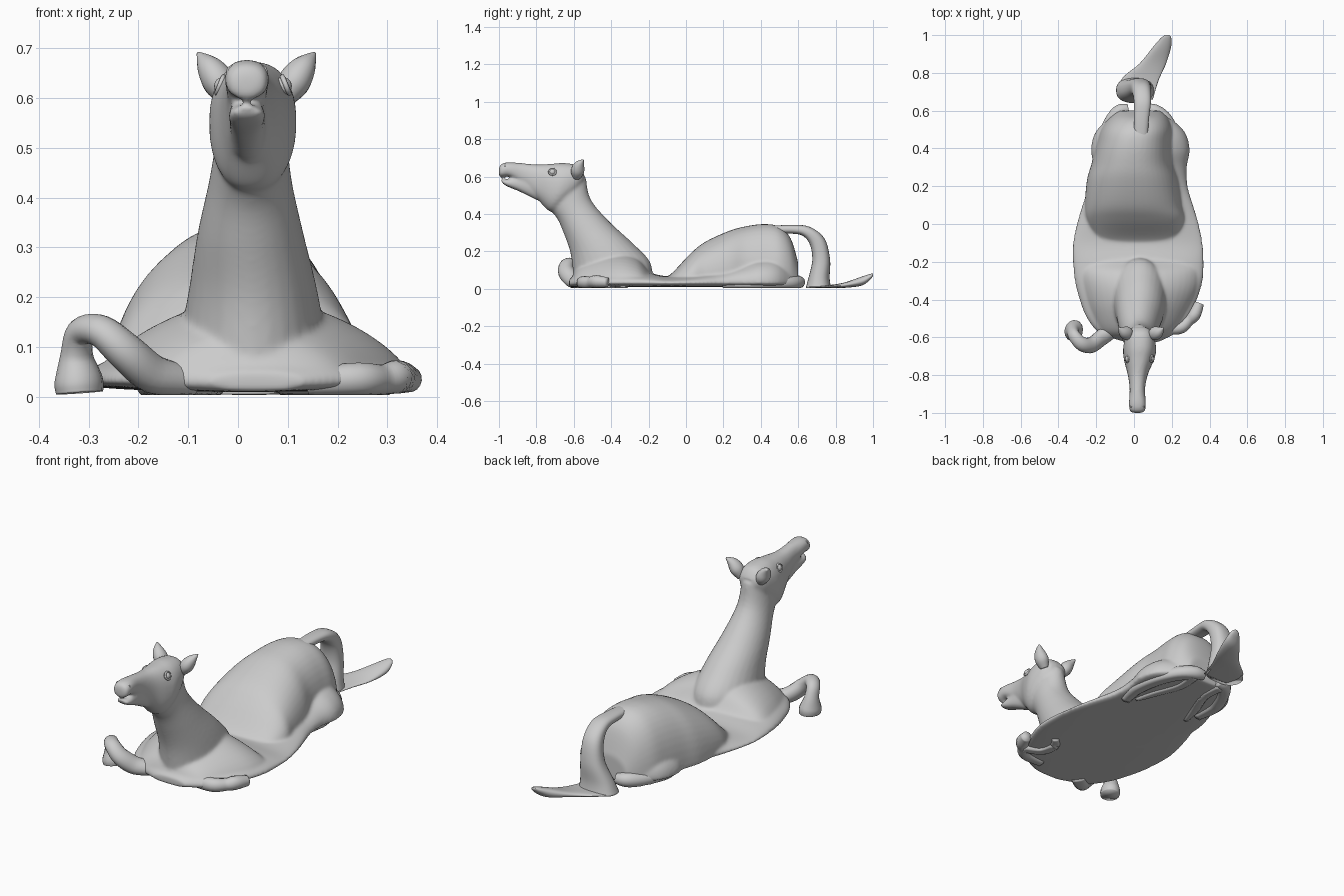
import bpy, bmesh, math
from mathutils import Vector


def spline(keys, steps):
    """Catmull-Rom interpolation of equal-length tuples."""
    out = []
    for i in range(len(keys) - 1):
        p0, p1 = keys[max(i - 1, 0)], keys[i]
        p2, p3 = keys[i + 1], keys[min(i + 2, len(keys) - 1)]
        for s in range(steps):
            t = s / steps
            out.append([0.5 * (2 * b + (c - a) * t + (2 * a - 5 * b + 4 * c - d) * t * t
                               + (3 * b - a - 3 * c + d) * t ** 3)
                        for a, b, c, d in zip(p0, p1, p2, p3)])
    out.append(list(keys[-1]))
    return out


def skin(name, rings):
    bm = bmesh.new()
    vr = [[bm.verts.new(p) for p in r] for r in rings]
    n = len(vr[0])
    for a, b in zip(vr, vr[1:]):
        for i in range(n):
            bm.faces.new((a[i], a[(i + 1) % n], b[(i + 1) % n], b[i]))
    bm.faces.new(vr[0])
    bm.faces.new(vr[-1])
    bmesh.ops.recalc_face_normals(bm, faces=bm.faces)
    me = bpy.data.meshes.new(name)
    bm.to_mesh(me)
    bm.free()
    me.shade_smooth()
    ob = bpy.data.objects.new(name, me)
    bpy.context.collection.objects.link(ob)
    return ob


def power(v, n):
    return math.copysign(abs(v) ** (2 / n), v)


def loft(name, keys, n=2.2, steps=5, count=28):
    """Sections (x, top y, top z, bottom y, bottom z, half width)."""
    rings = []
    for x, y1, z1, y2, z2, w in spline(keys, steps):
        ring = []
        for i in range(count):
            t = math.tau * i / count
            c, s = power(math.cos(t), n), power(math.sin(t), n)
            ring.append((x + max(w, .004) * c, (y1 + y2) / 2 + s * (y1 - y2) / 2,
                         (z1 + z2) / 2 + s * (z1 - z2) / 2))
        rings.append(ring)
    return skin(name, rings)


def dome(name, keys, n=2.0, count=48):
    """Flat-bottomed mound, sections (y, left x, right x, height)."""
    rings = []
    for y, xl, xr, h in spline(keys, 5):
        ring = []
        for i in range(count):
            t = math.tau * i / count
            c, s = power(math.cos(t), n), power(math.sin(t), n)
            z = .03 + s * ((h - .03) if s > 0 else .02)
            ring.append(((xl + xr) / 2 + c * (xr - xl) / 2, y, z))
        rings.append(ring)
    return skin(name, rings)


def tube(name, keys, flat=1.0, count=16, up=(0.3, 1, 0.15)):
    """Limb along a path of (x, y, z, radius), kept above the ground."""
    pts = spline(keys, 5)
    rings = []
    for i, p in enumerate(pts):
        tan = (Vector(pts[min(i + 1, len(pts) - 1)][:3]) - Vector(pts[max(i - 1, 0)][:3])).normalized()
        u = tan.cross(Vector(up)).normalized()
        v = tan.cross(u)
        ring = []
        for k in range(count):
            t = math.tau * k / count
            q = Vector(p[:3]) + p[3] * (u * math.cos(t) * flat + v * math.sin(t))
            q.z = max(q.z, .004)
            ring.append(q)
        rings.append(ring)
    return skin(name, rings)


# collapsed trunk lying flat on the ground
trunk = dome("horse_body", [
    (-.625, -.05, .13, .05), (-.58, -.18, .22, .08), (-.5, -.25, .29, .09),
    (-.4, -.29, .335, .10), (-.3, -.315, .365, .10), (-.2, -.325, .372, .085),
    (-.1, -.325, .365, .068), (0, -.305, .345, .075), (.1, -.275, .315, .09),
    (.2, -.24, .285, .11), (.3, -.215, .28, .14), (.4, -.228, .295, .17),
    (.5, -.195, .26, .16), (.6, -.08, .14, .08)], 2.2)

# haunches, rising softly out of the waist
haunch = dome("haunch", [
    (-.14, -.12, .16, .05), (-.08, -.20, .23, .08), (.02, -.25, .27, .185),
    (.10, -.26, .255, .25), (.23, -.25, .235, .31), (.32, -.225, .21, .335),
    (.42, -.20, .205, .347), (.5, -.175, .205, .332), (.56, -.13, .18, .27),
    (.60, -.08, .14, .14)], 2.3)

# slumped shoulders
shoulder = dome("shoulder", [
    (-.615, -.09, .14, .05), (-.57, -.18, .22, .13), (-.46, -.24, .29, .185),
    (-.35, -.275, .34, .20), (-.26, -.29, .35, .17), (-.20, -.27, .33, .10),
    (-.15, -.20, .26, .05)], 1.65)

# neck
neck = loft("neck", [
    (.03, -.18, .03, -.60, .02, .15), (.03, -.19, .14, -.605, .10, .145),
    (.03, -.28, .24, -.62, .20, .128), (.025, -.41, .36, -.655, .30, .106),
    (.025, -.51, .48, -.695, .385, .083), (.028, -.535, .60, -.76, .45, .07)], 2.0)

# skull with upper jaw, then lower jaw
skull = loft("skull", [
    (.018, -1.0, .648, -1.0, .60, .028), (.018, -.988, .668, -.985, .597, .042),
    (.018, -.95, .677, -.94, .598, .045), (.018, -.88, .673, -.86, .55, .041),
    (.02, -.80, .665, -.79, .475, .054), (.026, -.72, .669, -.73, .415, .078),
    (.03, -.65, .673, -.68, .43, .088), (.03, -.58, .66, -.60, .50, .074),
    (.03, -.545, .62, -.555, .56, .045)], 2.3)
jaw = loft("jaw", [
    (.018, -.99, .583, -.98, .562, .026), (.018, -.96, .586, -.95, .545, .038),
    (.018, -.915, .60, -.89, .52, .036), (.02, -.84, .61, -.80, .475, .037)])

# fuse the flesh into one smooth skin
bpy.ops.object.select_all(action='DESELECT')
for ob in (trunk, haunch, shoulder, neck, skull, jaw):
    ob.select_set(True)
bpy.context.view_layer.objects.active = trunk
bpy.ops.object.join()
m = trunk.modifiers.new("fuse", 'REMESH')
m.mode = 'VOXEL'
m.voxel_size = .007
m.use_smooth_shade = True
m = trunk.modifiers.new("soften", 'SMOOTH')
m.factor = .5
m.iterations = 14

# ears, eyes and nostrils on both sides of the head
for side, s in (("left", -1), ("right", 1)):
    cx = .037
    tube(side + "_ear", [(cx + s * .053, -.585, .595, .022), (cx + s * .074, -.58, .63, .036),
                         (cx + s * .095, -.57, .662, .028), (cx + s * .117, -.55, .69, .004)],
         .9, up=(0, 1, 0.2))
    bpy.ops.mesh.primitive_uv_sphere_add(segments=20, ring_count=12, radius=.018,
                                         location=(.03 + s * .060, -.714, .624))
    bpy.context.object.name = side + "_eye"
    bpy.ops.object.shade_smooth()
    bpy.ops.mesh.primitive_torus_add(major_radius=.018, minor_radius=.005, major_segments=24,
                                     minor_segments=8, location=(.03 + s * .066, -.714, .626),
                                     rotation=(0, s * math.radians(68), 0))
    bpy.context.object.name = side + "_eyelid"
    bpy.ops.object.shade_smooth()
    bpy.ops.mesh.primitive_torus_add(major_radius=.008, minor_radius=.003, major_segments=20,
                                     minor_segments=8, location=(.018 + s * .031, -.972, .656),
                                     rotation=(math.radians(50), s * math.radians(45), 0))
    bpy.context.object.name = side + "_nostril"
    bpy.ops.object.shade_smooth()

# tail arching down, with its end lying along the ground
loft("tail", [
    (.035, .43, .335, .43, .295, .035), (.04, .56, .342, .57, .295, .04),
    (.045, .66, .332, .63, .28, .045), (.04, .74, .27, .665, .23, .05),
    (.03, .77, .16, .675, .15, .06), (.012, .768, .06, .655, .06, .085),
    (.005, .775, .008, .64, .005, .10)], 2.4)
loft("tail_end", [
    (.02, .66, .014, .66, .004, .08), (.03, .76, .02, .76, .004, .10),
    (.10, .85, .035, .85, .006, .07), (.15, .94, .066, .94, .018, .047),
    (.17, .985, .08, .985, .05, .027), (.175, 1.0, .082, 1.0, .07, .012)])

# front left leg curling up and ending in a bell-shaped hoof
tube("front_left_leg", [
    (-.10, -.55, .03, .04), (-.17, -.60, .045, .045), (-.225, -.64, .09, .044),
    (-.275, -.635, .132, .038), (-.315, -.595, .13, .034), (-.324, -.57, .085, .038),
    (-.320, -.565, .035, .056), (-.318, -.565, .008, .055)], .85)

# front right leg folded under the shoulder
tube("front_right_leg", [
    (.14, -.55, .03, .03), (.24, -.55, .035, .034), (.29, -.51, .035, .03),
    (.32, -.48, .04, .034), (.345, -.42, .035, .026)])
tube("front_right_shin", [(.30, -.50, .02, .022), (.22, -.46, .02, .026),
                          (.20, -.38, .02, .026), (.24, -.32, .02, .018)])

# hind legs folded under the haunches
tube("hind_left_leg", [
    (-.16, .30, .03, .03), (-.17, .42, .03, .036), (-.13, .53, .03, .034),
    (-.08, .595, .036, .036), (-.03, .61, .035, .026)])
tube("hind_right_leg", [
    (.22, .20, .025, .026), (.24, .32, .028, .032), (.22, .44, .03, .036),
    (.17, .55, .032, .036), (.11, .60, .036, .034), (.06, .61, .035, .024)])
for side, s in (("left", -1), ("right", 1)):
    tube("hind_" + side + "_shin", [(.025 + s * .085, .60, .022, .026), (.025 + s * .08, .48, .022, .026),
                                    (.025 + s * .13, .34, .022, .024), (.025 + s * .16, .24, .022, .016)])
